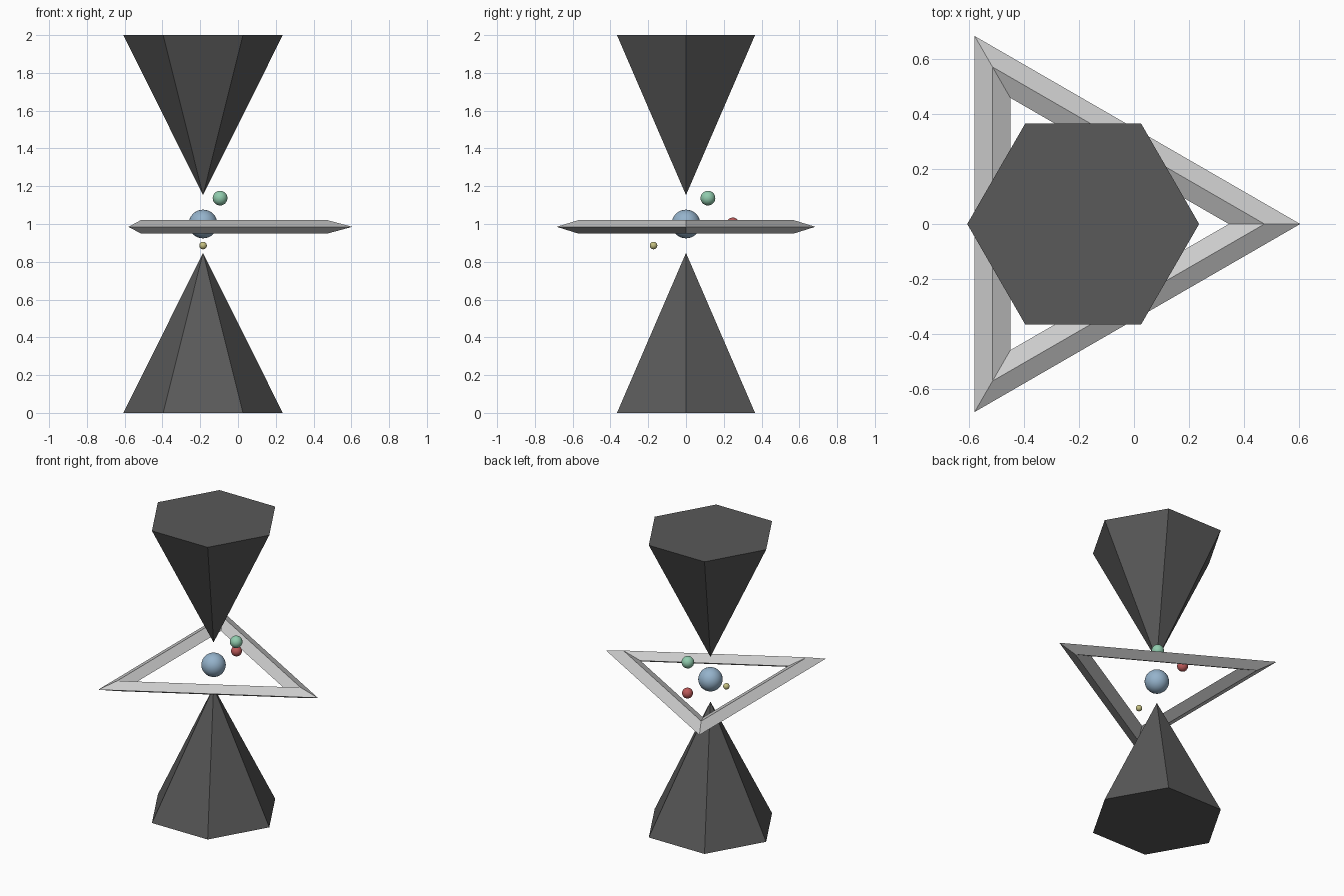
import bpy
from math import pi

if "Cube" in bpy.data.objects:
    bpy.data.objects.remove(bpy.data.objects["Cube"])

CX = -0.185  # shared vertical axis of all parts


def finish(name, color=None, smooth=False):
    ob = bpy.context.object
    ob.name = ob.data.name = name
    if color:
        mat = bpy.data.materials.new(name + "_color")
        mat.diffuse_color = (*color, 1)
        mat.use_nodes = True
        mat.node_tree.nodes["Principled BSDF"].inputs["Base Color"].default_value = mat.diffuse_color
        ob.data.materials.append(mat)
    if smooth:
        bpy.ops.object.shade_smooth()
    return ob


# Two six-sided pyramids, tip to tip
for name, z, flip in (("lower_pyramid", 0.4235, 0), ("upper_pyramid", 1.5765, pi)):
    bpy.ops.mesh.primitive_cone_add(vertices=6, radius1=0.422, radius2=0, depth=0.847,
                                    location=(CX, 0, z), rotation=(flip, 0, pi / 2))
    finish(name, (0.1, 0.1, 0.1))

# Flattened triangular ring with a diamond cross-section
bpy.ops.mesh.primitive_torus_add(major_segments=3, minor_segments=4, major_radius=0.66,
                                 minor_radius=0.13, location=(CX, 0, 0.985))
ring = finish("triangle_ring")
ring.scale.z = 0.27

# Central ball and three small orbiting balls
for name, offset, z, r, color in (
        ("center_ball", (0, 0), 1.0, 0.076, (0.3, 0.45, 0.6)),
        ("green_ball", (0.09, 0.116), 1.137, 0.039, (0.28, 0.6, 0.42)),
        ("red_ball", (0, 0.248), 1.0, 0.034, (0.5, 0.1, 0.1)),
        ("yellow_ball", (0, -0.172), 0.886, 0.02, (0.55, 0.52, 0.22))):
    bpy.ops.mesh.primitive_uv_sphere_add(segments=32, ring_count=16, radius=r,
                                         location=(CX + offset[0], offset[1], z))
    finish(name, color, smooth=True)
